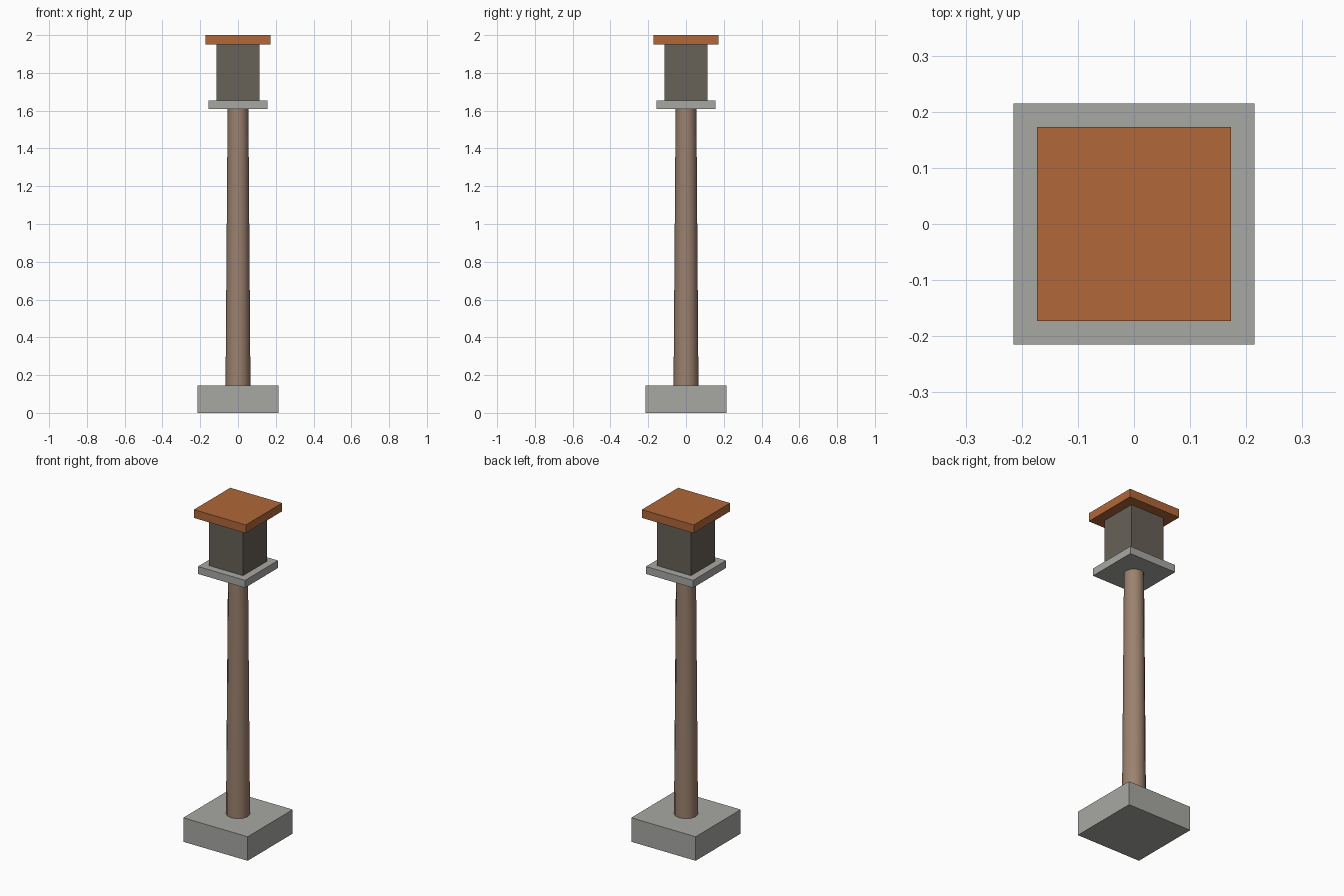
import bpy

if "Cube" in bpy.data.objects:
    bpy.data.objects.remove(bpy.data.objects["Cube"])


def material(name, rgb):
    m = bpy.data.materials.new(name)
    m.diffuse_color = (*rgb, 1.0)
    m.use_nodes = True
    m.node_tree.nodes["Principled BSDF"].inputs["Base Color"].default_value = m.diffuse_color
    return m


stone = material("grey stone", (0.39, 0.39, 0.37))
wood = material("brown wood", (0.33, 0.22, 0.155))
dark = material("dark grey brown", (0.135, 0.12, 0.095))
clay = material("orange clay", (0.44, 0.135, 0.04))


def block(name, half, z0, z1, mat):
    """Square block between two heights."""
    bpy.ops.mesh.primitive_cube_add(size=1, location=(0, 0, (z0 + z1) / 2))
    ob = bpy.context.object
    ob.name = name
    ob.scale = (2 * half, 2 * half, z1 - z0)
    bpy.ops.object.transform_apply(location=False, rotation=False, scale=True)
    ob.data.materials.append(mat)
    return ob


# Square footing
block("base", 0.215, 0.0, 0.145, stone)

# Tapered round post
bpy.ops.mesh.primitive_cone_add(vertices=12, radius1=0.066, radius2=0.055,
                                depth=1.465, location=(0, 0, 0.8775))
post = bpy.context.object
post.name = "post"
post.data.materials.append(wood)
bpy.ops.object.shade_smooth_by_angle()

# Shelf, box and overhanging roof
block("shelf", 0.157, 1.61, 1.655, stone)
block("box", 0.113, 1.655, 1.95, dark)
block("roof", 0.173, 1.95, 2.0, clay)
